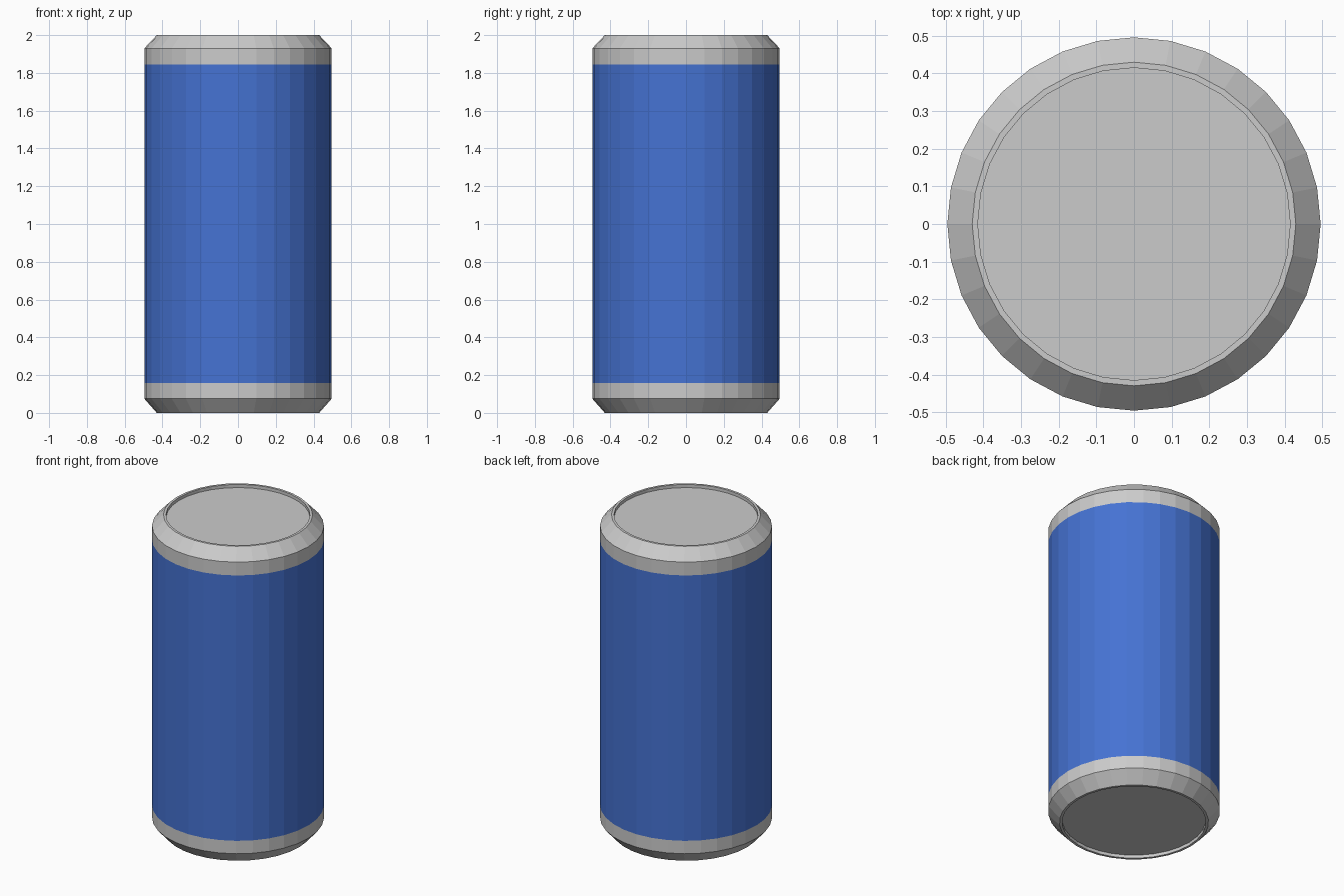
import bpy, bmesh
from math import sin, cos, pi

if "Cube" in bpy.data.objects:
    bpy.data.objects.remove(bpy.data.objects["Cube"])

SIDES = 32


def lathe(name, profile, cap=False, color=None):
    """Spin an (r, z) profile about z; optionally close the last ring with a flat panel."""
    bm = bmesh.new()
    rings = [[bm.verts.new((r * cos(2 * pi * i / SIDES), r * sin(2 * pi * i / SIDES), z))
              for i in range(SIDES)] for r, z in profile]
    for a, b in zip(rings, rings[1:]):
        for i in range(SIDES):
            j = (i + 1) % SIDES
            bm.faces.new((a[i], a[j], b[j], b[i]))
    if cap:
        bm.faces.new(rings[-1])
    # profiles running downwards come out inside-out
    if profile[0][1] > profile[1][1]:
        bmesh.ops.reverse_faces(bm, faces=[f for f in bm.faces if len(f.verts) == 4])
        for f in bm.faces:
            f.normal_update()
            if len(f.verts) > 4 and f.normal.z > 0:
                f.normal_flip()
    mesh = bpy.data.meshes.new(name)
    bm.to_mesh(mesh)
    bm.free()
    obj = bpy.data.objects.new(name, mesh)
    bpy.context.collection.objects.link(obj)
    if color:
        mat = bpy.data.materials.new(name + "_paint")
        mat.diffuse_color = color
        mat.use_nodes = True
        mat.node_tree.nodes["Principled BSDF"].inputs["Base Color"].default_value = mat.diffuse_color
        mesh.materials.append(mat)
    return obj


R, RIM, LIP, DEPTH = 0.496, 0.43, 0.415, 0.02

# painted wall
lathe("painted_wall", [(R, 0.157), (R, 1.845)], color=(0.06, 0.17, 0.65, 1))
# top end: band, shoulder, rim, recessed lid
lathe("top_end", [(R, 1.845), (R, 1.93), (RIM, 2.0), (LIP, 2.0), (LIP, 2.0 - DEPTH)], cap=True)
# bottom end: band, taper, rim, recessed base
lathe("bottom_end", [(R, 0.157), (R, 0.075), (RIM, 0.0), (LIP, 0.0), (LIP, DEPTH)], cap=True)
